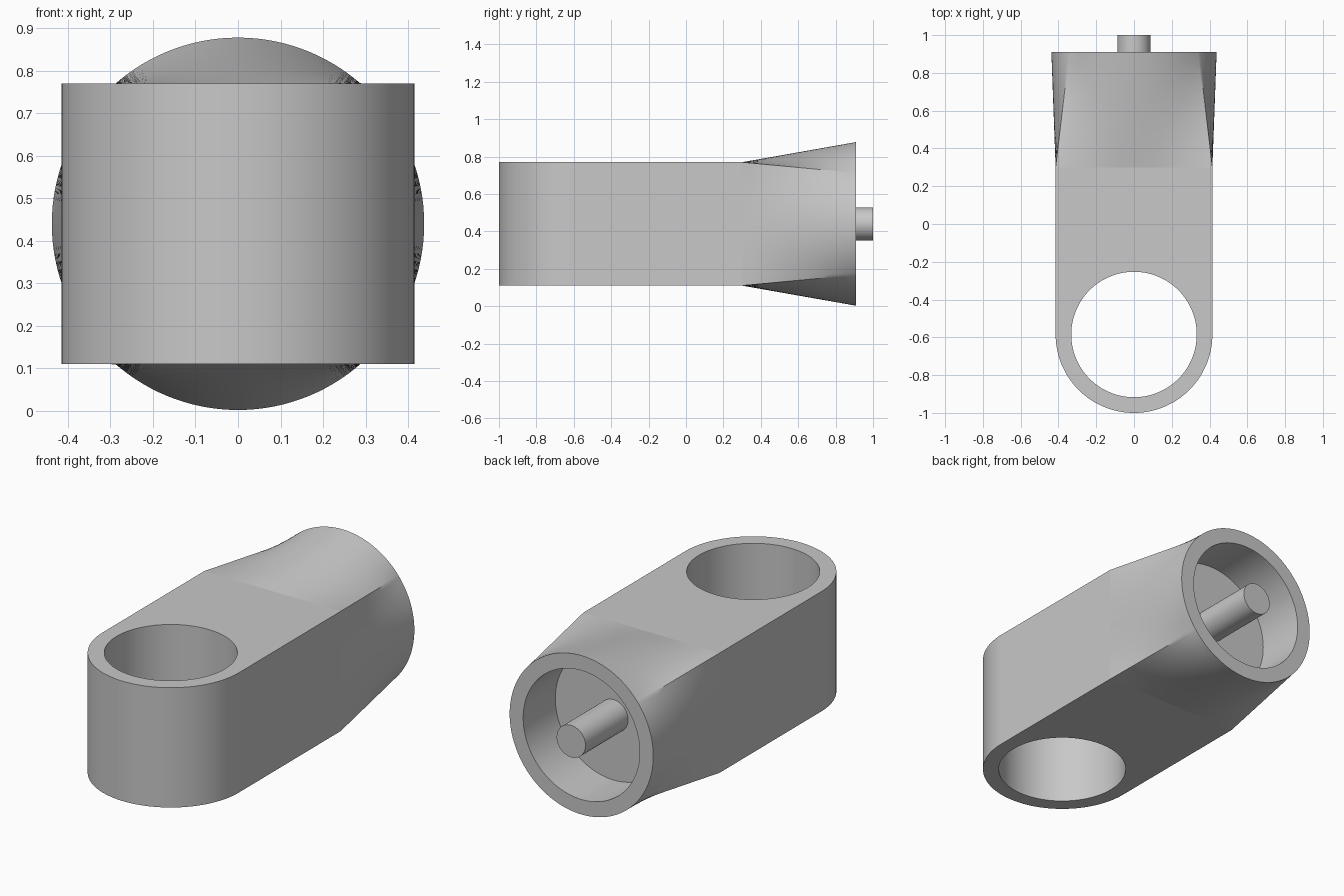
import bpy, bmesh, math
from mathutils import Vector

if "Cube" in bpy.data.objects:
    bpy.data.objects.remove(bpy.data.objects["Cube"], do_unlink=True)

HALF_W, HALF_H, MID_Z = 0.415, 0.33, 0.44   # link cross-section
HOLE_Y, HOLE_R = -0.585, 0.332              # vertical through hole
JOIN_Y, END_Y = 0.3, 0.91                   # start and end of the taper
SOCKET_R, BORE_R, FLOOR_Y = 0.4375, 0.355, 0.63
PIN_R = 0.088

grey = bpy.data.materials.new("plain grey")
grey.use_nodes = True
colour = (0.58, 0.58, 0.58, 1)
grey.diffuse_color = colour
grey.node_tree.nodes["Principled BSDF"].inputs["Base Color"].default_value = colour


def angles(corners, count=128):
    """Even angles round a turn, plus the exact corner angles."""
    even = [2 * math.pi * i / count for i in range(count)]
    return sorted(set(even + [c % (2 * math.pi) for c in corners]))


def box_hit(a, half_x, half_y):
    """Point where a ray at angle a leaves a centred rectangle."""
    c, s = math.cos(a), math.sin(a)
    k = min(half_x / max(abs(c), 1e-9), half_y / max(abs(s), 1e-9))
    return c * k, s * k


def skin(name, rings, cap=False, loop=False, open_join=False):
    """Bridge matching rings of points into a smooth-shaded surface."""
    bm = bmesh.new()
    rows = [[bm.verts.new(p) for p in ring] for ring in rings]
    n = len(rows[0])
    pairs = list(zip(rows, rows[1:])) + ([(rows[-1], rows[0])] if loop else [])
    for lower, upper in pairs:
        for i in range(n):
            j = (i + 1) % n
            bm.faces.new((lower[i], lower[j], upper[j], upper[i]))
    if cap:
        bm.faces.new(rows[0])
        bm.faces.new(rows[-1])
    bmesh.ops.recalc_face_normals(bm, faces=bm.faces)
    if open_join:
        # remove the hidden faces where the two halves meet
        hidden = [f for f in bm.faces
                  if all(abs(v.co.y - JOIN_Y) < 1e-4 for v in f.verts)]
        bmesh.ops.delete(bm, geom=hidden, context='FACES')
    mesh = bpy.data.meshes.new(name)
    bm.to_mesh(mesh)
    bm.free()
    mesh.materials.append(grey)
    obj = bpy.data.objects.new(name, mesh)
    bpy.context.collection.objects.link(obj)
    bpy.ops.object.select_all(action='DESELECT')
    obj.select_set(True)
    bpy.context.view_layer.objects.active = obj
    bpy.ops.object.shade_smooth_by_angle(angle=math.radians(30))
    return obj


def circle(turn, radius, y):
    return [Vector((radius * math.cos(a), y, MID_Z + radius * math.sin(a)))
            for a in turn]


# Link body: rounded front, straight sides, vertical hole
reach = JOIN_Y - HOLE_Y
corner = math.atan2(reach, HALF_W)
turn = angles([corner, math.pi - corner])
outline, hole = [], []
for a in turn:
    c, s = math.cos(a), math.sin(a)
    x, y = box_hit(a, HALF_W, reach) if s > 0 else (HALF_W * c, HALF_W * s)
    outline.append((x, HOLE_Y + y))
    hole.append((HOLE_R * c, HOLE_Y + HOLE_R * s))


def level(points, z):
    return [Vector((x, y, z)) for x, y in points]


low, high = MID_Z - HALF_H, MID_Z + HALF_H
skin("link_body", [level(outline, low), level(outline, high),
                   level(hole, high), level(hole, low)],
     loop=True, open_join=True)

# Socket: rectangle blending into a circle, then a blind bore
corner = math.atan2(HALF_H, HALF_W)
turn = angles([corner, math.pi - corner, math.pi + corner, -corner])
start = []
for a in turn:
    x, z = box_hit(a, HALF_W, HALF_H)
    start.append(Vector((x, JOIN_Y, MID_Z + z)))
end = circle(turn, SOCKET_R, END_Y)
STEPS = 12
rings = [[p.lerp(q, i / STEPS) for p, q in zip(start, end)]
         for i in range(STEPS + 1)]
rings += [circle(turn, BORE_R, END_Y), circle(turn, BORE_R, FLOOR_Y)]
skin("tapered_socket", rings, cap=True, open_join=True)

# Centre pin standing on the bore floor
turn = angles([], 48)
skin("centre_pin", [circle(turn, PIN_R, FLOOR_Y - 0.005),
                    circle(turn, PIN_R, 1.0)], cap=True)
